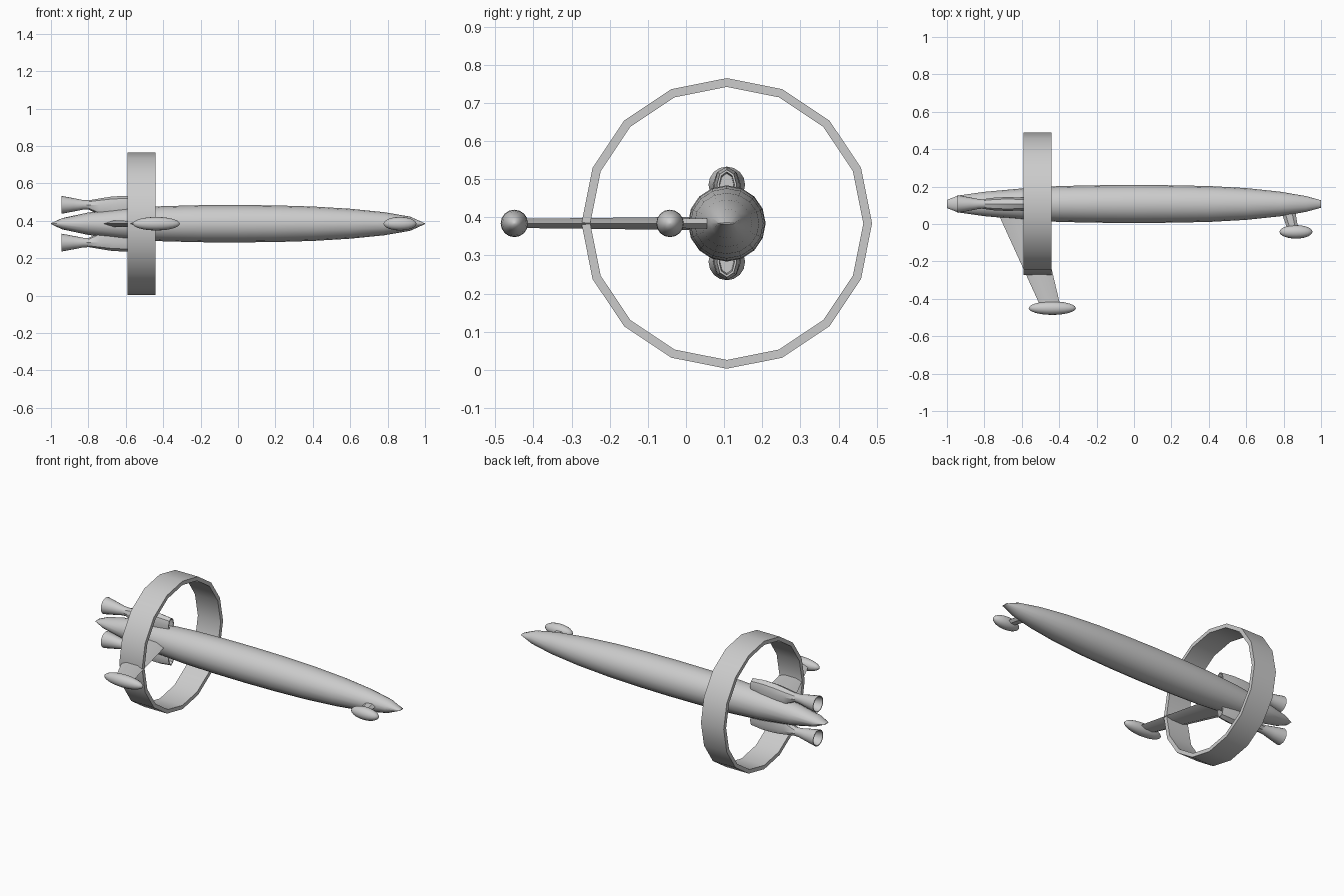
import bpy, bmesh, math
from mathutils import Vector

if "Cube" in bpy.data.objects:
    bpy.data.objects.remove(bpy.data.objects["Cube"])

AXIS_Y, AXIS_Z = 0.107, 0.384

hull_grey = bpy.data.materials.new("hull_grey")
hull_grey.use_nodes = True
GREY = (0.6, 0.6, 0.6, 1)
hull_grey.diffuse_color = GREY
hull_grey.node_tree.nodes["Principled BSDF"].inputs["Base Color"].default_value = GREY


def finish(name, bm, angle=35):
    """Turn a bmesh into a named, smooth-shaded object."""
    bmesh.ops.remove_doubles(bm, verts=bm.verts, dist=0.00005)
    bmesh.ops.recalc_face_normals(bm, faces=bm.faces)
    mesh = bpy.data.meshes.new(name)
    bm.to_mesh(mesh)
    bm.free()
    mesh.materials.append(hull_grey)
    obj = bpy.data.objects.new(name, mesh)
    bpy.context.collection.objects.link(obj)
    bpy.ops.object.select_all(action="DESELECT")
    obj.select_set(True)
    bpy.context.view_layer.objects.active = obj
    bpy.ops.object.shade_smooth_by_angle(angle=math.radians(angle))
    return obj


def bridge(bm, rings, caps=True, loop=False):
    """Skin a list of equally long point rings."""
    rows = [[bm.verts.new(p) for p in ring] for ring in rings]
    n = len(rows[0])
    pairs = list(zip(rows, rows[1:])) + ([(rows[-1], rows[0])] if loop else [])
    for a, b in pairs:
        for i in range(n):
            j = (i + 1) % n
            bm.faces.new((a[i], a[j], b[j], b[i]))
    if caps:
        bm.faces.new(rows[0])
        bm.faces.new(rows[-1])


def oval(x, ry, rz, y=AXIS_Y, z=AXIS_Z, sides=16):
    """Ring of points around the x direction."""
    turn = [2 * math.pi * i / sides for i in range(sides)]
    return [Vector((x, y + ry * math.cos(t), z + rz * math.sin(t))) for t in turn]


# Spindle hull, pinched to a flat horizontal edge at both ends
hull = [(-1, .022, .002), (-.94, .045, .03), (-.8, .065, .06), (-.6, .083, .083),
        (-.4, .096, .094), (-.2, .1, .099), (0, .102, .1), (.2, .1, .098),
        (.4, .096, .092), (.6, .085, .08), (.78, .066, .062), (.92, .042, .038),
        (1, .02, .002)]
bm = bmesh.new()
bridge(bm, [oval(*s) for s in hull])
finish("hull", bm)

# Sixteen-sided ring around the tail
bm = bmesh.new()
section = [(-.59, .381), (-.44, .381), (-.44, .358), (-.59, .358)]
bridge(bm, [oval(x, r, r) for x, r in section], caps=False, loop=True)
finish("tail_ring", bm, 30)

# Engine pods with recessed intakes and hollow flared nozzles, above and below
pod = [(-.56, .018, .03), (-.515, .02, .034), (-.515, .026, .04), (-.59, .034, .048),
       (-.67, .037, .045), (-.74, .035, .034), (-.8, .027, .024), (-.83, .022, .02)]
nozzle = [(-.79, .024), (-.83, .026), (-.88, .036), (-.945, .048),
          (-.945, .043), (-.88, .03), (-.84, .018)]
for side, label in ((1, "upper"), (-1, "lower")):
    z = AXIS_Z + side * .101
    bm = bmesh.new()
    bridge(bm, [oval(x, ry, rz, z=z, sides=8) for x, ry, rz in pod])
    # lower half of each pod blends into the hull
    for v in bm.verts:
        if (v.co.z - z) * side < -.01 and -.8 < v.co.x < -.55:
            v.co.z -= side * .02
    finish(label + "_engine_pod", bm)
    bm = bmesh.new()
    bridge(bm, [oval(x, r, r, z=z) for x, r in nozzle])
    finish(label + "_nozzle", bm, 40)


def blade(name, root, tip):
    """Tapered strut; each end is (rear x, front x, y, half thickness)."""
    def rib(rear, front, y, h):
        edge = (front - rear) * .25
        return [Vector((x, y, AXIS_Z + dz)) for x, dz in (
            (rear, 0), (rear + edge, h), (front - edge, h),
            (front, 0), (front - edge, -h), (rear + edge, -h))]
    bm = bmesh.new()
    bridge(bm, [rib(*root), rib(*tip)])
    finish(name, bm, 30)


def float_pod(name, x, y, length, radius):
    """Long ellipsoid lying along x."""
    bm = bmesh.new()
    steps = 12
    rings = []
    for i in range(steps + 1):
        t = math.pi * i / steps
        r = max(radius * math.sin(t), .0005)
        rings.append(oval(x - length * math.cos(t), r, r, y=y))
    bridge(bm, rings)
    finish(name, bm, 50)


# Swept side fin and small nose strut, each carrying a pod
blade("side_fin", (-.735, -.515, .075, .018), (-.5, -.393, -.44, .012))
float_pod("fin_tip_pod", -.437, -.45, .126, .036)
blade("nose_strut", (.78, .86, .085, .014), (.825, .88, -.04, .012))
float_pod("nose_pod", .866, -.042, .088, .036)
